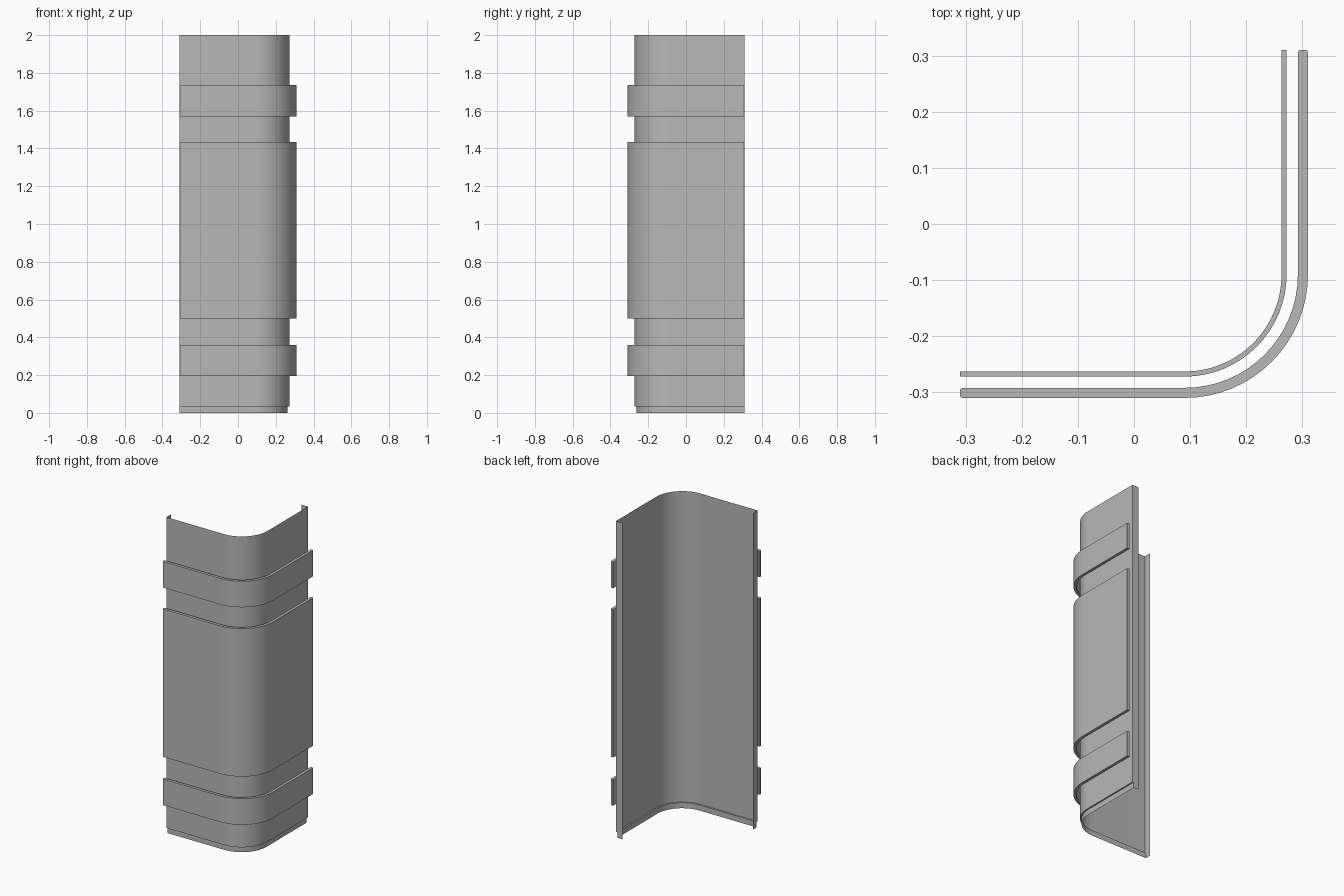
import bpy
import bmesh
from math import cos, sin, pi, radians

if "Cube" in bpy.data.objects:
    bpy.data.objects.remove(bpy.data.objects["Cube"])

END = 0.31          # reach of both legs
BEND = 0.09         # centre of the rounded corner
SEGMENTS = 16
SHELL, FOOT, LIP = 0.272, 0.263, 0.227
FOOT_TOP = 0.035

grey = bpy.data.materials.new("plain grey")
grey.use_nodes = True
grey.diffuse_color = (0.48, 0.48, 0.48, 1)
grey.node_tree.nodes["Principled BSDF"].inputs["Base Color"].default_value = grey.diffuse_color


def corner_path(offset, end=END):
    """Plan outline of the rounded corner at a distance from the axis."""
    radius = offset - BEND
    arc = [(BEND + radius * sin(a), -BEND - radius * cos(a))
           for a in (pi / 2 * i / SEGMENTS for i in range(SEGMENTS + 1))]
    return [(-end, -offset)] + arc + [(offset, end)]


def finish(name, bm, recalc=False):
    if recalc:
        bmesh.ops.recalc_face_normals(bm, faces=bm.faces)
    mesh = bpy.data.meshes.new(name)
    bm.to_mesh(mesh)
    bm.free()
    mesh.materials.append(grey)
    obj = bpy.data.objects.new(name, mesh)
    bpy.context.collection.objects.link(obj)
    bpy.ops.object.select_all(action='DESELECT')
    obj.select_set(True)
    bpy.context.view_layer.objects.active = obj
    bpy.ops.object.shade_smooth_by_angle(angle=radians(30))
    return obj


# Thin sheet with a stepped-in foot
bm = bmesh.new()
rows = []
for offset, z in ((FOOT, 0), (FOOT, FOOT_TOP), (SHELL, FOOT_TOP), (SHELL, 2)):
    rows.append([bm.verts.new((x, y, z)) for x, y in corner_path(offset)])
for low, high in zip(rows, rows[1:]):
    for i in range(len(low) - 1):
        bm.faces.new((low[i], low[i + 1], high[i + 1], high[i]))
finish("corner_sheet", bm)

# Return lips along the two free edges of the sheet
lip_outline = [(SHELL, 2), (LIP, 2), (LIP, 0), (FOOT, 0), (FOOT, FOOT_TOP), (SHELL, FOOT_TOP)]
for name, place in (("left_lip", lambda d, z: (d, END, z)),
                    ("right_lip", lambda d, z: (-END, -d, z))):
    bm = bmesh.new()
    bm.faces.new([bm.verts.new(place(d, z)) for d, z in lip_outline])
    finish(name, bm)


# Raised bands wrapped around the corner, with softened ends
def band(name, bottom, top, outer=0.31, inner=0.292, soft=0.003):
    def side(offset, inward):
        pts = corner_path(offset, END - soft)
        tip = offset + inward * soft
        return [(-END, -tip)] + pts + [(tip, END)]

    outline = side(outer, -1) + side(inner, 1)[::-1]
    bm = bmesh.new()
    base = bm.faces.new([bm.verts.new((x, y, bottom)) for x, y in outline])
    grown = bmesh.ops.extrude_face_region(bm, geom=[base], use_keep_orig=True)
    verts = [g for g in grown["geom"] if isinstance(g, bmesh.types.BMVert)]
    bmesh.ops.translate(bm, verts=verts, vec=(0, 0, top - bottom))
    finish(name, bm, recalc=True)


band("lower_band", 0.195, 0.36)
band("middle_panel", 0.5, 1.435)
band("upper_band", 1.57, 1.735)
